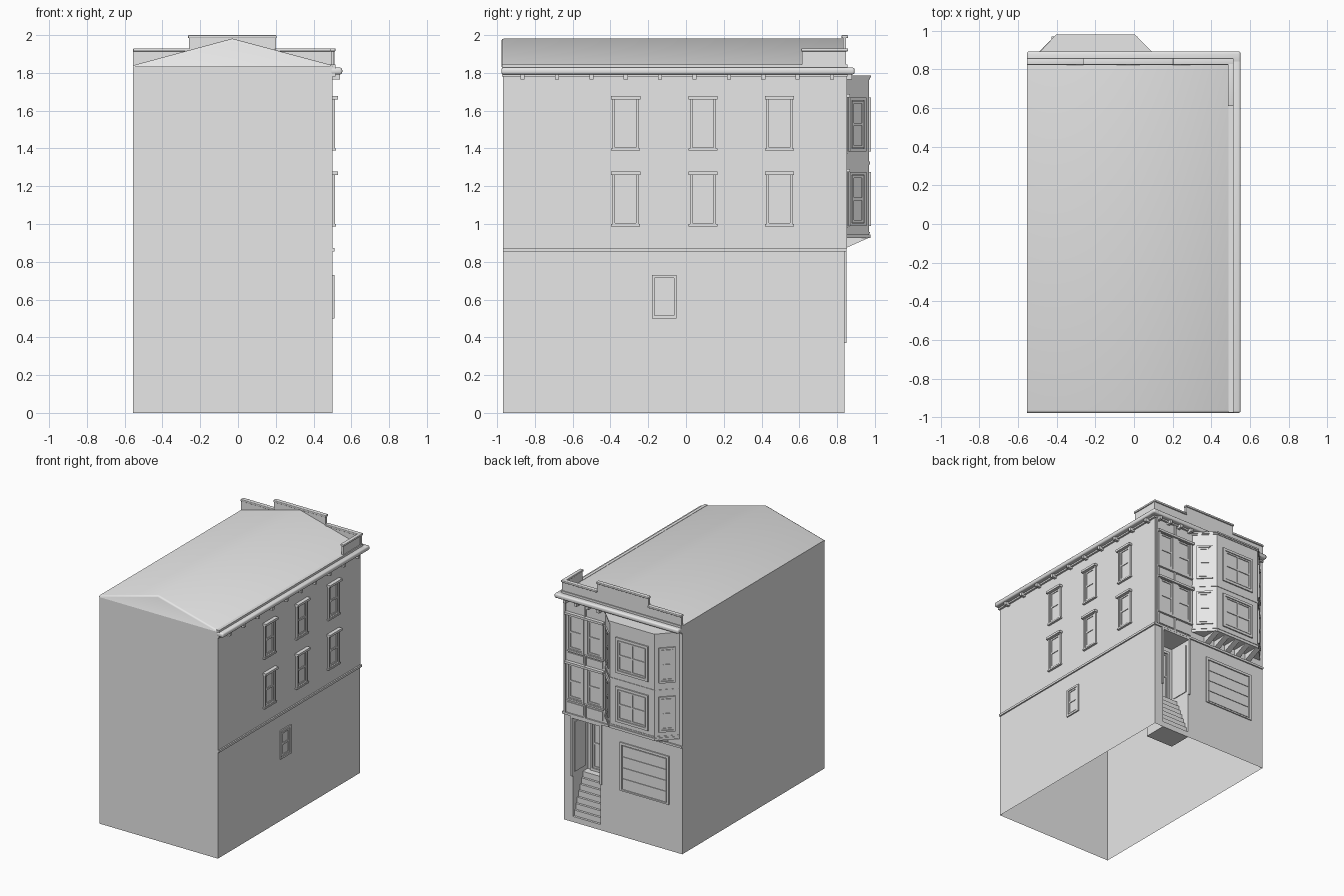
import bpy, bmesh
from math import radians
from mathutils import Matrix

cube = bpy.data.objects.get("Cube")
if cube:
    bpy.data.objects.remove(cube)

grey = bpy.data.materials.new("plain grey")
grey.use_nodes = True
grey.diffuse_color = (0.8, 0.8, 0.8, 1)
grey.node_tree.nodes["Principled BSDF"].inputs["Base Color"].default_value = (0.8, 0.8, 0.8, 1)

L, R, F, B = -0.555, 0.50, -0.97, 0.84      # wall planes
EAVE = 1.83


def finish(name, bm, smooth=None):
    bmesh.ops.remove_doubles(bm, verts=bm.verts, dist=0.0001)
    bmesh.ops.recalc_face_normals(bm, faces=bm.faces)
    mesh = bpy.data.meshes.new(name)
    bm.to_mesh(mesh)
    bm.free()
    mesh.materials.append(grey)
    ob = bpy.data.objects.new(name, mesh)
    bpy.context.collection.objects.link(ob)
    if smooth:
        bpy.ops.object.select_all(action='DESELECT')
        ob.select_set(True)
        bpy.context.view_layer.objects.active = ob
        bpy.ops.object.shade_smooth_by_angle(angle=radians(smooth))
    return ob


def wall_frame(x, y, degrees=0):
    """Local x runs along the wall, local y points out of it."""
    return Matrix.Translation((x, y, 0)) @ Matrix.Rotation(radians(degrees), 4, 'Z')


def boxes(name, items, frame=Matrix(), round_edge=0):
    bm = bmesh.new()
    for x0, x1, y0, y1, z0, z1 in items:
        m = Matrix.Translation(((x0 + x1) / 2, (y0 + y1) / 2, (z0 + z1) / 2))
        m = frame @ m @ Matrix.Diagonal((x1 - x0, y1 - y0, z1 - z0, 1))
        bmesh.ops.create_cube(bm, size=1, matrix=m)
    if round_edge:
        bmesh.ops.bevel(bm, geom=bm.edges[:], offset=round_edge, segments=3,
                        profile=0.5, affect='EDGES')
    return finish(name, bm, 50 if round_edge else None)


def prism(name, points, to3d, low, high):
    """Extrude a flat outline between two positions along the third axis."""
    bm = bmesh.new()
    face = bm.faces.new([bm.verts.new(to3d(a, b, low)) for a, b in points])
    ext = bmesh.ops.extrude_face_region(bm, geom=[face], use_keep_orig=True)
    for v in ext["geom"]:
        if isinstance(v, bmesh.types.BMVert):
            i = min(range(len(points)),
                    key=lambda k: (v.co - type(v.co)(to3d(*points[k], low))).length)
            v.co = to3d(*points[i], high)
    return bm


def window(name, frame, cx, z0, z1, half, trim=0.015, cols=1, hood=0.0, out=0.014):
    a, b = cx - half, cx + half
    mid = (z0 + z1) / 2
    bars = [(a, a + trim, 0, out, z0, z1), (b - trim, b, 0, out, z0, z1),
            (a, b, 0, out, z0, z0 + trim), (a, b, 0, out, z1 - trim, z1)]
    s = trim + 0.004                       # inner sash
    t = s + 0.012
    bars += [(a + s, a + t, 0, 0.008, z0 + s, z1 - s), (b - t, b - s, 0, 0.008, z0 + s, z1 - s),
             (a + s, b - s, 0, 0.008, z0 + s, z0 + t), (a + s, b - s, 0, 0.008, z1 - t, z1 - s),
             (a + t, b - t, 0, 0.008, mid - 0.007, mid + 0.007)]
    bars += [(cx - 0.006, cx + 0.006, 0, 0.008, z0 + t, z1 - t)] * (cols - 1)
    if hood:
        bars += [(a - 0.008, b + 0.008, 0, hood, z1 - 0.016, z1 + 0.002),
                 (a - 0.006, b + 0.006, 0, hood * 0.6, z0 - 0.002, z0 + 0.01)]
    boxes(name, bars, frame)
    boxes(name + "_glass", [(a + trim, b - trim, 0, 0.002, z0 + trim, z1 - trim)], frame)


# Walls: open underneath, with an entry recess in the street facade
D0, D1, DTOP, DBACK = 0.175, 0.42, 0.84, 0.65
bm = bmesh.new()


def face(*pts):
    bm.faces.new([bm.verts.new(p) for p in pts])


def upright(x0, y0, x1, y1, top):
    face((x0, y0, 0), (x1, y1, 0), (x1, y1, top), (x0, y0, top))


upright(L, F, R, F, EAVE)
upright(R, F, R, B, EAVE)
upright(L, B, L, F, EAVE)
face((L, B, 0), (L, B, EAVE), (R, B, EAVE), (R, B, 0),
     (D1, B, 0), (D1, B, DTOP), (D0, B, DTOP), (D0, B, 0))
upright(D1, B, D1, DBACK, DTOP)
upright(D1, DBACK, D0, DBACK, DTOP)
upright(D0, DBACK, D0, B, DTOP)
face((D0, B, DTOP), (D1, B, DTOP), (D1, DBACK, DTOP), (D0, DBACK, DTOP))
finish("walls", bm)

# Gable roof with softened front rake
bm = prism("roof", [(L, EAVE), (L, EAVE + 0.01), (-0.03, 1.982), (R, EAVE + 0.01), (R, EAVE)],
           lambda a, b, y: (a, y, b), -0.978, 0.83)
rake = [e for e in bm.edges if all(v.co.y < -0.9 and v.co.z > EAVE + 0.005 for v in e.verts)]
bmesh.ops.bevel(bm, geom=rake, offset=0.014, segments=2, profile=0.5, affect='EDGES')
finish("roof", bm, 50)

# Stepped parapet with caps and a short return on the right side
steps = [(L, -0.26, 1.93), (-0.26, 0.20, 2.0), (0.20, 0.512, 1.93)]
boxes("parapet", [(a, b, 0.83, 0.848, 1.8, z - 0.01) for a, b, z in steps]
      + [(0.492, 0.508, 0.615, 0.84, 1.8, 1.92)])
boxes("parapet_cap", [(a - 0.004 * (a > L), b + 0.004, 0.824, 0.858, z - 0.016, z)
                      for a, b, z in steps]
      + [(0.486, 0.516, 0.61, 0.85, 1.914, 1.93)], round_edge=0.004)

# Cornice along the facade and right side, with brackets
boxes("cornice", [(L, 0.552, 0.83, 0.893, 1.792, 1.828), (0.49, 0.552, -0.978, 0.893, 1.792, 1.828)],
      round_edge=0.012)
boxes("cornice_bed", [(R - 0.01, 0.515, -0.975, 0.855, 1.78, 1.845),
                      (L, 0.515, 0.83, 0.855, 1.78, 1.845)])
boxes("cornice_bracket", [(0.49, 0.54, y - 0.011, y + 0.011, 1.765, 1.795)
                          for y in [-0.865 + 0.182 * i for i in range(10)]]
      + [(x - 0.011, x + 0.011, 0.83, 0.88, 1.765, 1.795)
         for x in [0.17 + 0.1 * i for i in range(4)]])

# Belt course between ground and upper storeys
boxes("belt_course", [(R - 0.01, 0.511, F, 0.851, 0.855, 0.872),
                      (L, 0.511, 0.83, 0.851, 0.855, 0.872)])

# Right side windows
side = wall_frame(R, 0, -90)
for y in (-0.32, 0.09, 0.495):
    for z in (0.99, 1.39):
        window("side_window", side, -y, z, z + 0.285, 0.07, hood=0.03)
window("side_lower_window", side, 0.115, 0.50, 0.73, 0.066, out=0.01)

# Bay window body, bands and panels
bay = [(-0.53, B), (-0.40, 0.97), (0.0, 0.97), (0.13, B)]


def bay_slab(name, z0, z1, grow):
    pts = [(-0.53 - grow * 0.4, B), (-0.40 - grow * 0.4, 0.97 + grow),
           (grow * 0.4, 0.97 + grow), (0.13 + grow * 1.4, B)]
    finish(name, prism(name, pts, lambda a, b, z: (a, b, z), z0, z1))


bay_slab("bay", 0.93, 1.78, 0)
for z0, z1, grow in ((0.925, 0.945, 0.006), (0.95, 0.958, 0.004), (1.315, 1.332, 0.004),
                     (1.765, 1.775, 0.005), (1.775, 1.787, 0.01)):
    bay_slab("bay_band", z0, z1, grow)

# Sloping corbels under the bay
for x in [-0.41 + 0.1 * i for i in range(5)]:
    bm = prism("corbel", [(B, 0.87), (0.97, 0.928), (B, 0.928)],
               lambda a, b, c: (c, a, b), x - 0.018, x + 0.028)
    finish("corbel", bm)

# Bay and flat facade windows on both upper storeys
bay_front = wall_frame(-0.20, 0.97)
bay_sides = (wall_frame(0.065, 0.905, -45), wall_frame(-0.465, 0.905, 45))
facade = wall_frame(0, B)
for z in (0.99, 1.385):
    window("bay_front_window", bay_front, 0, z, z + 0.285, 0.145, trim=0.02, cols=2, out=0.01)
    for frame in bay_sides:
        window("bay_side_window", frame, 0, z, z + 0.285, 0.062, out=0.01)
    for x in (0.222, 0.392):
        window("facade_window", facade, x, z - 0.01, z + 0.30, 0.078, trim=0.018, hood=0.028)
boxes("facade_panel", [(x - 0.07, x + 0.07, 0, 0.007, z0, z1) for x in (0.222, 0.392)
                       for z0, z1 in ((0.885, 0.96), (1.305, 1.36))], facade)
boxes("facade_pilaster", [(x - 0.007, x + 0.007, 0, 0.012, 0.87, 1.78)
                          for x in (0.307, 0.488)], facade)

# Garage door with four slats
boxes("garage_frame", [(-0.44, -0.42, 0, 0.009, 0.37, 0.76), (-0.02, 0, 0, 0.009, 0.37, 0.76),
                       (-0.44, 0, 0, 0.009, 0.74, 0.76), (-0.44, 0, 0, 0.009, 0.37, 0.382)], facade)
boxes("garage_slat", [(-0.414, -0.026, 0, 0.005, 0.388 + 0.088 * i, 0.47 + 0.088 * i)
                      for i in range(4)], facade)

# Entry: trim, stair, door and side panel
boxes("entry_trim", [(D0 - 0.016, D0, 0, 0.01, 0.37, 0.856), (D1, D1 + 0.016, 0, 0.01, 0.37, 0.856),
                     (D0 - 0.016, D1 + 0.016, 0, 0.01, DTOP, 0.856)], facade)
STEPS = 8
boxes("entry_stair", [(D0, D1, DBACK, B - 0.018 * i, 0.045 * i, 0.045 * (i + 1))
                      for i in range(STEPS)])
window("entry_door", wall_frame(0.2975, DBACK), 0, 0.36, 0.80, 0.095, trim=0.02)
boxes("entry_side_panel", [(D1 - 0.006, D1, DBACK + 0.03, B - 0.02, 0.40, 0.80),
                           (D0, D0 + 0.006, DBACK + 0.03, B - 0.02, 0.40, 0.80)])
